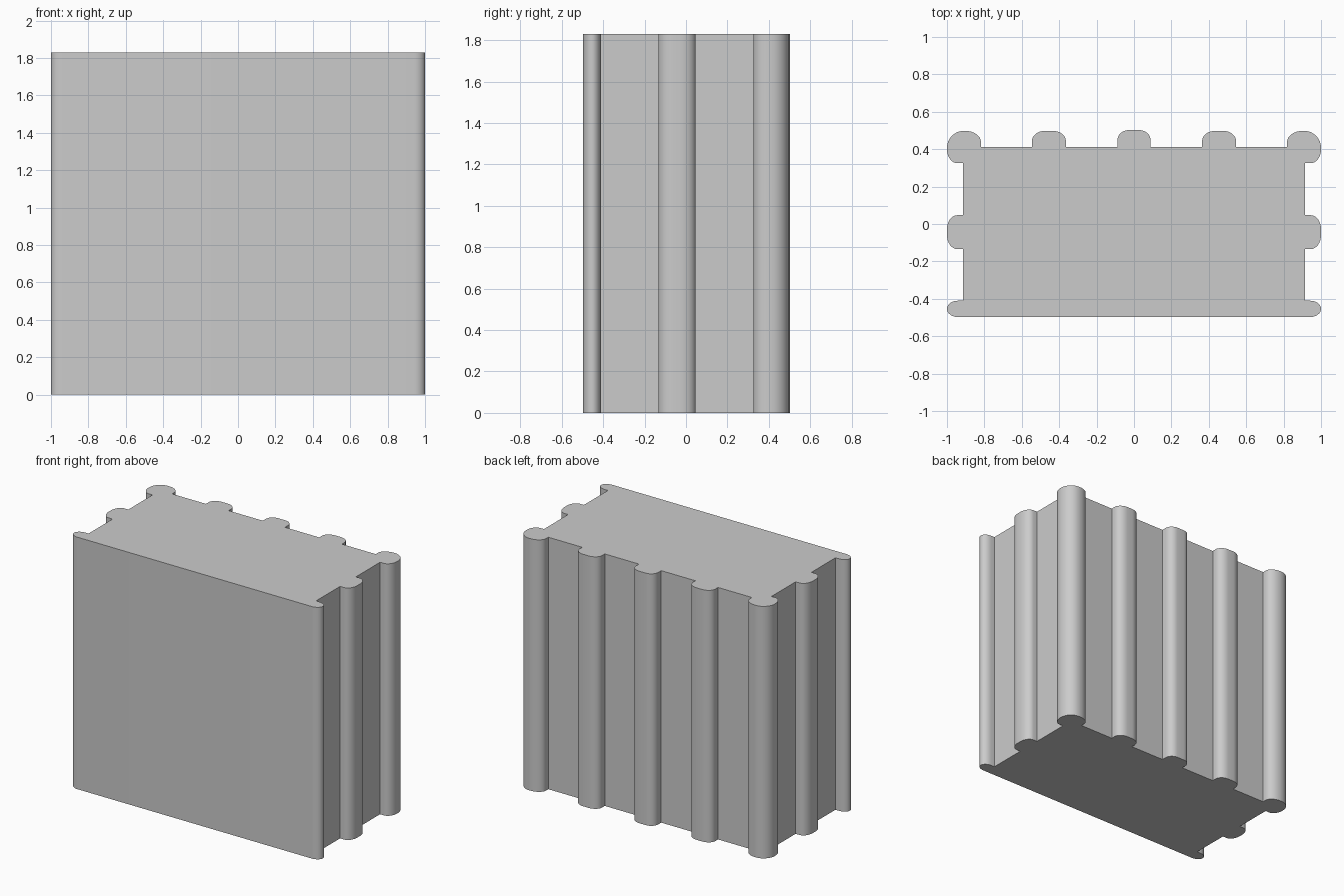
import bpy, bmesh, math
from mathutils import Vector

if "Cube" in bpy.data.objects:
    bpy.data.objects.remove(bpy.data.objects["Cube"])

HEIGHT = 1.83

# Right half of the plan, front centre to back centre: x, y, rounding before and after the corner
HALF = [
    # front panel edge
    (1.0, -0.498, 0.06, 0.045), (1.0, -0.41, 0.043, 0.06), (0.914, -0.41, 0, 0),
    # side rib
    (0.914, -0.134, 0, 0), (1.0, -0.134, 0.055, 0.075), (1.0, 0.047, 0.075, 0.055), (0.914, 0.047, 0, 0),
    # corner post
    (0.914, 0.325, 0, 0), (1.0, 0.325, 0.055, 0.075), (1.0, 0.498, 0.09, 0.09),
    (0.818, 0.498, 0.085, 0.06), (0.818, 0.412, 0, 0),
    # back rib
    (0.546, 0.412, 0, 0), (0.546, 0.498, 0.055, 0.07), (0.364, 0.498, 0.07, 0.055), (0.364, 0.412, 0, 0),
    # half of the middle back rib
    (0.089, 0.412, 0, 0), (0.089, 0.502, 0.055, 0.06),
]


def rounded(corners, steps=8):
    """Replace each corner of a closed outline with an elliptical arc."""
    pts = []
    n = len(corners)
    for i, (x, y, r_in, r_out) in enumerate(corners):
        p = Vector((x, y))
        if r_in == 0:
            pts.append(p)
            continue
        u = (Vector(corners[i - 1][:2]) - p).normalized() * r_in
        v = (Vector(corners[(i + 1) % n][:2]) - p).normalized() * r_out
        for k in range(steps + 1):
            t = k / steps * math.pi / 2
            pts.append(p + u * (1 - math.sin(t)) + v * (1 - math.cos(t)))
    return pts


# Mirror the half outline and extrude it into the ribbed block
outline = rounded(HALF + [(-x, y, b, a) for x, y, a, b in reversed(HALF)])
bm = bmesh.new()
base = bm.faces.new([bm.verts.new((p.x, p.y, 0)) for p in outline])
res = bmesh.ops.extrude_face_region(bm, geom=[base], use_keep_orig=True)
top = [v for v in res["geom"] if isinstance(v, bmesh.types.BMVert)]
bmesh.ops.translate(bm, verts=top, vec=(0, 0, HEIGHT))
bmesh.ops.remove_doubles(bm, verts=bm.verts, dist=1e-5)
bmesh.ops.recalc_face_normals(bm, faces=bm.faces)
mesh = bpy.data.meshes.new("ribbed_block")
bm.to_mesh(mesh)
bm.free()
block = bpy.data.objects.new("ribbed_block", mesh)
bpy.context.collection.objects.link(block)

# Smooth the rounded ribs, keep the corners sharp
bpy.context.view_layer.objects.active = block
block.select_set(True)
bpy.ops.object.shade_smooth_by_angle(angle=math.radians(30))
